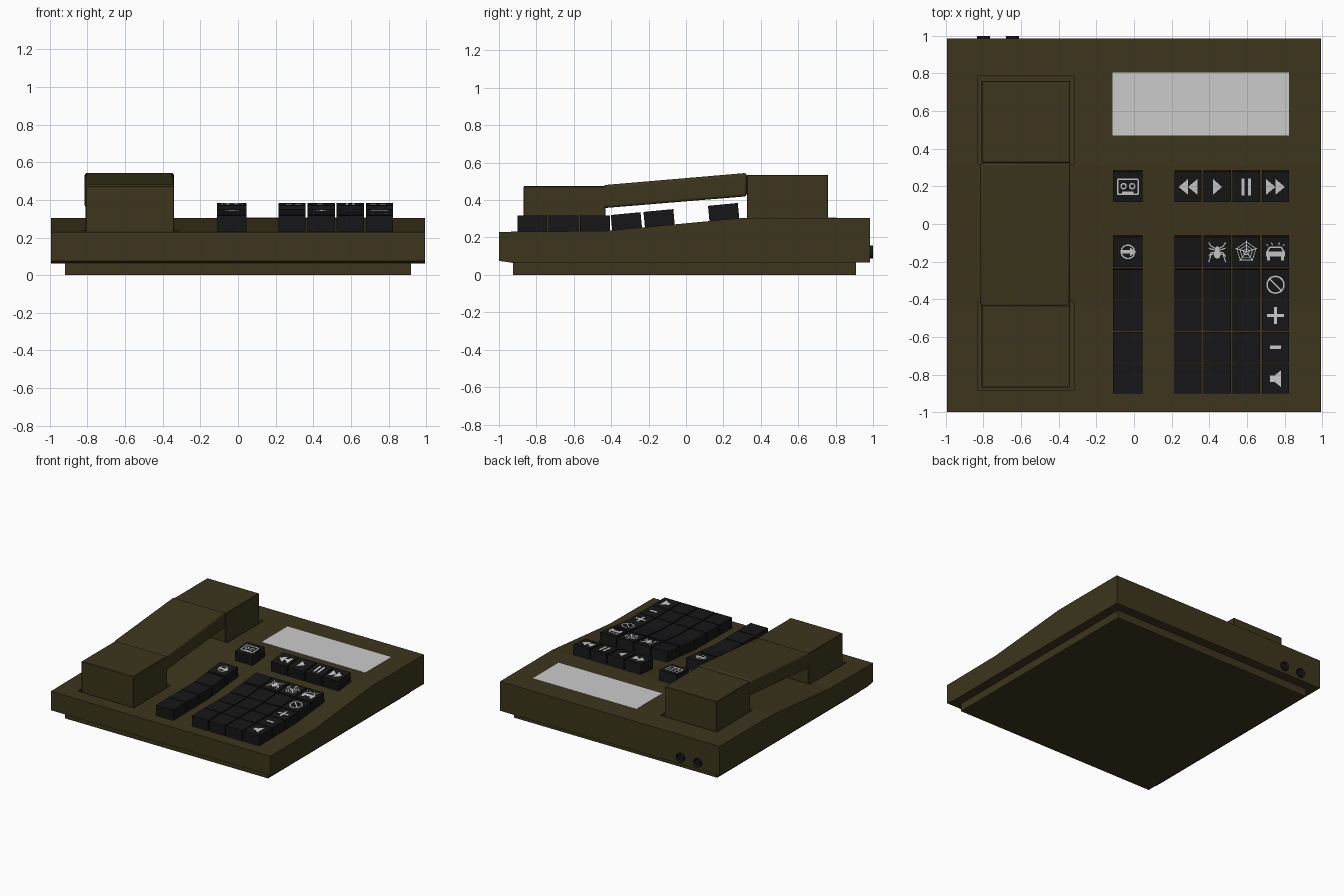
import bpy, bmesh, math
from mathutils import Vector

if "Cube" in bpy.data.objects:
    bpy.data.objects.remove(bpy.data.objects["Cube"])


def material(name, rgb):
    m = bpy.data.materials.new(name)
    m.diffuse_color = (*rgb, 1)
    m.use_nodes = True
    m.node_tree.nodes["Principled BSDF"].inputs["Base Color"].default_value = m.diffuse_color
    return m


OLIVE = material("olive_plastic", (0.045, 0.036, 0.012))
BLACK = material("black_plastic", (0.008, 0.008, 0.009))
PALE = material("pale_print", (0.8, 0.8, 0.8))


def add(name, bm, mat):
    bmesh.ops.recalc_face_normals(bm, faces=bm.faces)
    me = bpy.data.meshes.new(name)
    bm.to_mesh(me)
    bm.free()
    ob = bpy.data.objects.new(name, me)
    bpy.context.collection.objects.link(ob)
    me.materials.append(mat)
    return ob


def extrude_x(name, profile, x0, x1, mat):
    """Side profile (y, z) swept from x0 to x1."""
    bm = bmesh.new()
    f = bm.faces.new([bm.verts.new((x0, y, z)) for y, z in profile])
    ext = bmesh.ops.extrude_face_region(bm, geom=[f])["geom"]
    bmesh.ops.translate(bm, vec=(x1 - x0, 0, 0),
                        verts=[v for v in ext if isinstance(v, bmesh.types.BMVert)])
    return add(name, bm, mat)


def box(name, x0, x1, y0, y1, z0, z1, mat):
    return extrude_x(name, [(y0, z0), (y1, z0), (y1, z1), (y0, z1)], x0, x1, mat)


def bevel(ob, width, segments):
    b = ob.modifiers.new("bevel", 'BEVEL')
    b.width, b.segments = width, segments
    b.limit_method = 'ANGLE'


def activate(ob):
    bpy.ops.object.select_all(action='DESELECT')
    ob.select_set(True)
    bpy.context.view_layer.objects.active = ob


# Housing: wedge profile, with a plinth underneath
LOW, HIGH, Y0, Y1 = 0.235, 0.305, -0.43, 0.31
housing = extrude_x("housing", [(-1, 0.075), (-0.92, 0.063), (0.985, 0.065), (0.985, HIGH),
                                (Y1, HIGH), (Y0, LOW), (-1, 0.23)], -0.995, 0.995, OLIVE)
box("plinth", -0.92, 0.92, -0.925, 0.91, 0, 0.07, OLIVE)

# Shallow wells that hold the two ends of the handset
for i, (y0, y1, z) in enumerate([(-0.885, -0.415, LOW), (0.32, 0.79, HIGH)]):
    cutter = box("well_cutter", -0.83, -0.32, y0, y1, z - 0.02, z + 0.2, OLIVE)
    cutter.hide_render = True
    mod = housing.modifiers.new("well", 'BOOLEAN')
    mod.operation, mod.solver, mod.object = 'DIFFERENCE', 'EXACT', cutter
    activate(housing)
    bpy.ops.object.modifier_apply(modifier="well")
    bpy.data.objects.remove(cutter)

# Handset: mouthpiece, earpiece and sloping grip
for name, y0, y1, z0, z1 in [("handset_mouthpiece", -0.87, -0.43, LOW - 0.025, 0.475),
                             ("handset_earpiece", 0.325, 0.76, HIGH - 0.025, 0.535)]:
    bevel(box(name, -0.81, -0.34, y0, y1, z0, z1, OLIVE), 0.004, 1)
grip = extrude_x("handset_grip", [(-0.44, 0.357), (0.325, 0.42), (0.325, 0.545), (-0.44, 0.48)],
                 -0.815, -0.34, OLIVE)
bevel(grip, 0.014, 3)
activate(grip)
bpy.ops.object.shade_smooth_by_angle(angle=math.radians(40))

# Display window
box("display", -0.115, 0.825, 0.47, 0.805, HIGH - 0.01, HIGH + 0.002, PALE)

# Two sockets on the back
for i, x in enumerate((-0.80, -0.645)):
    bm = bmesh.new()
    bmesh.ops.create_cone(bm, cap_ends=True, segments=24, radius1=0.035, radius2=0.035, depth=0.04)
    cap = max(bm.faces, key=lambda f: f.calc_center_median().z)
    bmesh.ops.inset_region(bm, faces=[cap], thickness=0.01)
    bmesh.ops.translate(bm, verts=cap.verts, vec=(0, 0, -0.012))
    ob = add(f"rear_socket_{i + 1}", bm, BLACK)
    ob.rotation_euler.x = -math.pi / 2
    ob.location = (x, 0.98, 0.122)


# Pictogram helpers: each returns a list of flat polygons in key-top coordinates
def disc(r, x=0, y=0, n=16, sy=1.0):
    return [[(x + r * math.cos(2 * math.pi * k / n), y + sy * r * math.sin(2 * math.pi * k / n))
             for k in range(n)]]


def line(pts, w=0.008):
    out = []
    for a, b in zip(pts, pts[1:]):
        a, b = Vector(a), Vector(b)
        n = (b - a).normalized().orthogonal() * w / 2
        out.append([a + n, b + n, b - n, a - n])
    return out


def ring(r, n=20, w=0.008, x=0, y=0, turn=0.0):
    return line([(x + r * math.sin(2 * math.pi * k / n + turn), y + r * math.cos(2 * math.pi * k / n + turn))
                 for k in range(n + 1)], w)


def tri(x, s):
    return [[(x, 0.042), (x + s, 0), (x, -0.042)]]


def mirror(polys):
    return polys + [[(-x, y) for x, y in p] for p in polys]


def rect(x, y, w, h):
    return [[(x - w, y - h), (x + w, y - h), (x + w, y + h), (x - w, y + h)]]


web = [p for r in (0.018, 0.036, 0.054) for p in ring(r, 5, 0.004)]
for k in range(5):
    a = 2 * math.pi * k / 5
    web += line([(0, 0), (0.06 * math.sin(a), 0.06 * math.cos(a))], 0.005)
legs = [p for a, b in ((0.05, 0.03), (0.02, 0.015), (-0.025, -0.005), (-0.055, -0.015))
        for p in line([(0.005, b * 0.5), (0.032, b), (0.045, a)], 0.006)]
cassette = (line([(-0.055, -0.04), (0.055, -0.04), (0.055, 0.04), (-0.055, 0.04), (-0.055, -0.04)])
            + mirror(ring(0.014, 12, 0.008, 0.023, 0.004)) + rect(0, -0.03, 0.03, 0.005))
car = (rect(0, -0.012, 0.05, 0.013) + mirror(rect(0.037, -0.035, 0.009, 0.01))
       + line([(-0.045, 0), (-0.03, 0.025), (0.03, 0.025), (0.045, 0)])
       + mirror(line([(0.015, 0.035), (0.022, 0.05)], 0.005) + line([(0.037, 0.03), (0.05, 0.042)], 0.005)))
arrow = ring(0.036, 20, 0.007) + rect(-0.012, 0, 0.025, 0.01) + [[(0.01, 0.025), (0.045, 0), (0.01, -0.025)]]

# Keys follow the slope of the housing: (column x, width) and row y
COLS = [(-0.0325, 0.157), (0.287, 0.146), (0.442, 0.146), (0.597, 0.146), (0.752, 0.146)]
ROWS = [0.205, -0.14, -0.315, -0.487, -0.655, -0.822]
ICONS = {
    (0, 0): cassette, (1, 0): arrow,
    (0, 1): [[(-x, y) for x, y in p] for p in tri(0.0, 0.05) + tri(-0.05, 0.05)],
    (0, 2): tri(-0.022, 0.048),
    (0, 3): mirror(rect(0.017, 0, 0.008, 0.045)),
    (0, 4): tri(0.0, 0.05) + tri(-0.05, 0.05),
    (1, 2): disc(0.018, 0, -0.012, 14, 1.4) + disc(0.011, 0, 0.018, 12) + mirror(legs),
    (1, 3): web, (1, 4): car,
    (2, 4): ring(0.045) + line([(-0.032, 0.032), (0.032, -0.032)]),
    (3, 4): rect(0, 0, 0.045, 0.008) + rect(0, 0, 0.008, 0.045),
    (4, 4): rect(0, 0, 0.03, 0.009),
    (5, 4): rect(-0.018, 0, 0.01, 0.018) + [[(-0.008, 0.015), (0.03, 0.045), (0.03, -0.045), (-0.008, -0.015)]],
}
SLOPE = (HIGH - LOW) / (Y1 - Y0)
for r, y in enumerate(ROWS):
    tilted = y - 0.07 > Y0
    z = LOW + (y - Y0) * SLOPE if tilted else LOW
    for c, (x, w) in enumerate(COLS):
        key = box(f"key_{r + 1}_{c + 1}", -w / 2, w / 2, -0.08, 0.08, -0.02, 0.082, BLACK)
        parts = [key]
        if (r, c) in ICONS:
            bm = bmesh.new()
            for poly in ICONS[r, c]:
                bm.faces.new([bm.verts.new((p[0], p[1], 0.0835)) for p in poly])
            for f in bm.faces:
                f.normal_update()
                if f.normal.z < 0:
                    f.normal_flip()
            parts.append(add(f"key_icon_{r + 1}_{c + 1}", bm, PALE))
        for ob in parts:
            ob.location = (x, y, z)
            ob.rotation_euler.x = math.atan(SLOPE) if tilted else 0
